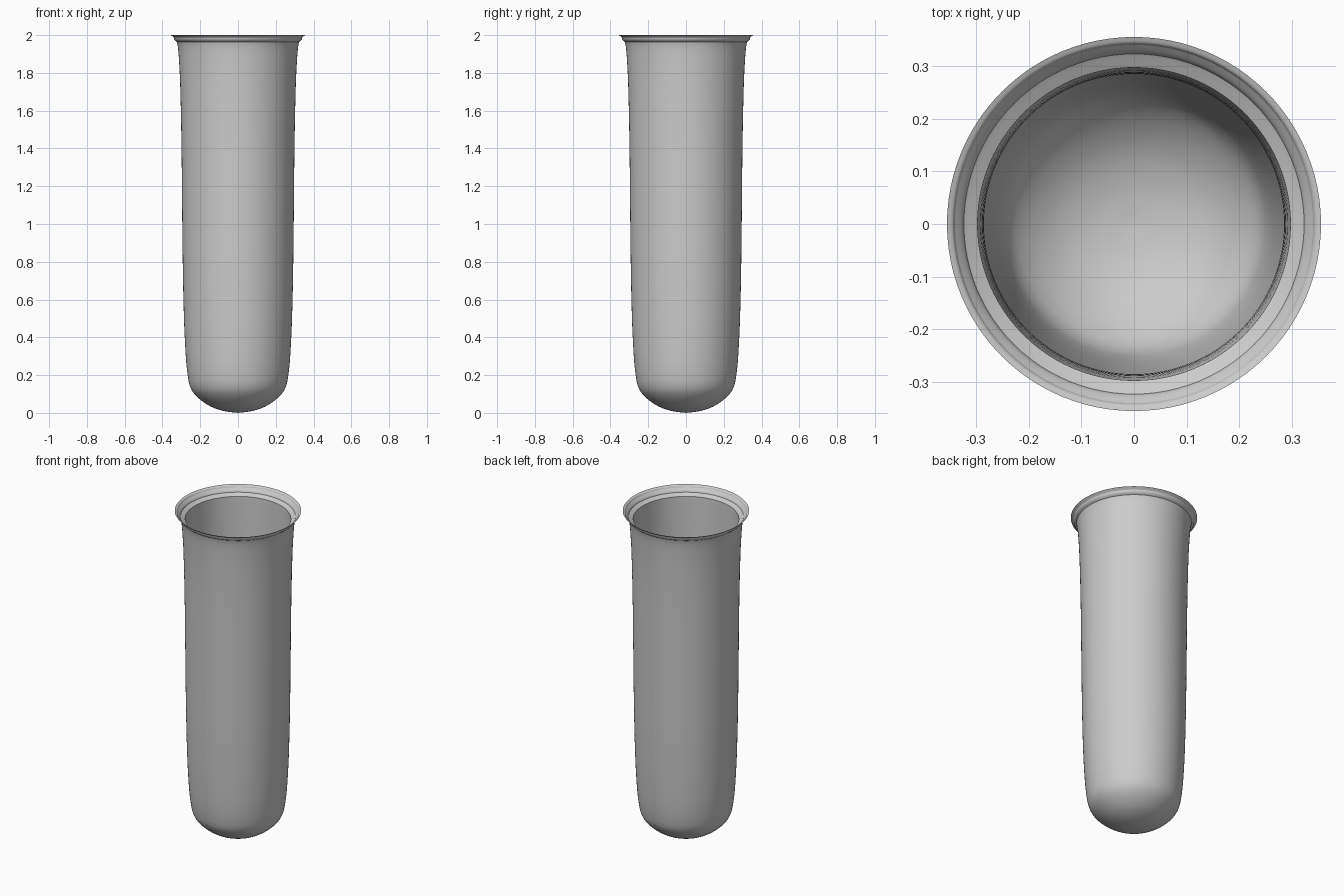
import bpy
import bmesh
import math
from mathutils import Matrix, Vector
from mathutils.geometry import interpolate_bezier

if "Cube" in bpy.data.objects:
    bpy.data.objects.remove(bpy.data.objects["Cube"], do_unlink=True)

SEGMENTS = 96


def make_material(name, value):
    mat = bpy.data.materials.new(name)
    mat.use_nodes = True
    colour = (value, value, value, 1)
    mat.diffuse_color = colour
    mat.node_tree.nodes["Principled BSDF"].inputs["Base Color"].default_value = colour
    return mat


def smooth_profile(points, steps=4):
    """Rounded path through (radius, height) points."""
    pts = [Vector((r, 0, z)) for r, z in points]
    path = [pts[0]]
    for i in range(len(pts) - 1):
        a, b = pts[i], pts[i + 1]
        before, after = pts[max(i - 1, 0)], pts[min(i + 2, len(pts) - 1)]
        span = (b - a).length
        out_dir = (b - before).normalized() * span / 3
        in_dir = (after - a).normalized() * span / 3
        path += interpolate_bezier(a, a + out_dir, b - in_dir, b, steps + 1)[1:]
    return path


def lathe(name, path, mat):
    bm = bmesh.new()
    verts = [bm.verts.new(p) for p in path]
    edges = [bm.edges.new(pair) for pair in zip(verts, verts[1:])]
    bmesh.ops.spin(bm, geom=verts + edges, axis=(0, 0, 1), cent=(0, 0, 0),
                   angle=math.tau, steps=SEGMENTS, use_duplicate=False)
    bmesh.ops.remove_doubles(bm, verts=bm.verts, dist=0.0002)
    bmesh.ops.recalc_face_normals(bm, faces=bm.faces)
    mesh = bpy.data.meshes.new(name)
    bm.to_mesh(mesh)
    bm.free()
    mesh.materials.append(mat)
    obj = bpy.data.objects.new(name, mesh)
    bpy.context.collection.objects.link(obj)
    bpy.context.view_layer.objects.active = obj
    obj.select_set(True)
    bpy.ops.object.shade_smooth_by_angle(angle=math.radians(40))
    return obj


grey = make_material("plain grey", 0.6)

# Outer skin from the rounded base up to the flared rim
outer = [(0, 0), (0.08, 0.011), (0.16, 0.042), (0.235, 0.105), (0.262, 0.17),
         (0.28, 0.36), (0.29, 0.65), (0.295, 1.0), (0.299, 1.4), (0.305, 1.7),
         (0.312, 1.86), (0.323, 1.965), (0.338, 1.985), (0.355, 2.0)]

# Dished lip, running inward to a sharp inner edge
lip = [(0.355, 2.0), (0.343, 1.994), (0.334, 1.972), (0.297, 1.95)]

# Inner wall and rounded floor
inner = [(0.297, 1.95), (0.291, 1.7), (0.286, 1.4), (0.282, 1.0), (0.277, 0.65),
         (0.267, 0.36), (0.25, 0.18), (0.225, 0.12), (0.155, 0.06),
         (0.08, 0.03), (0, 0.019)]

path = smooth_profile(outer) + smooth_profile(lip)[1:] + smooth_profile(inner)[1:]
lathe("test_tube", path, grey)
